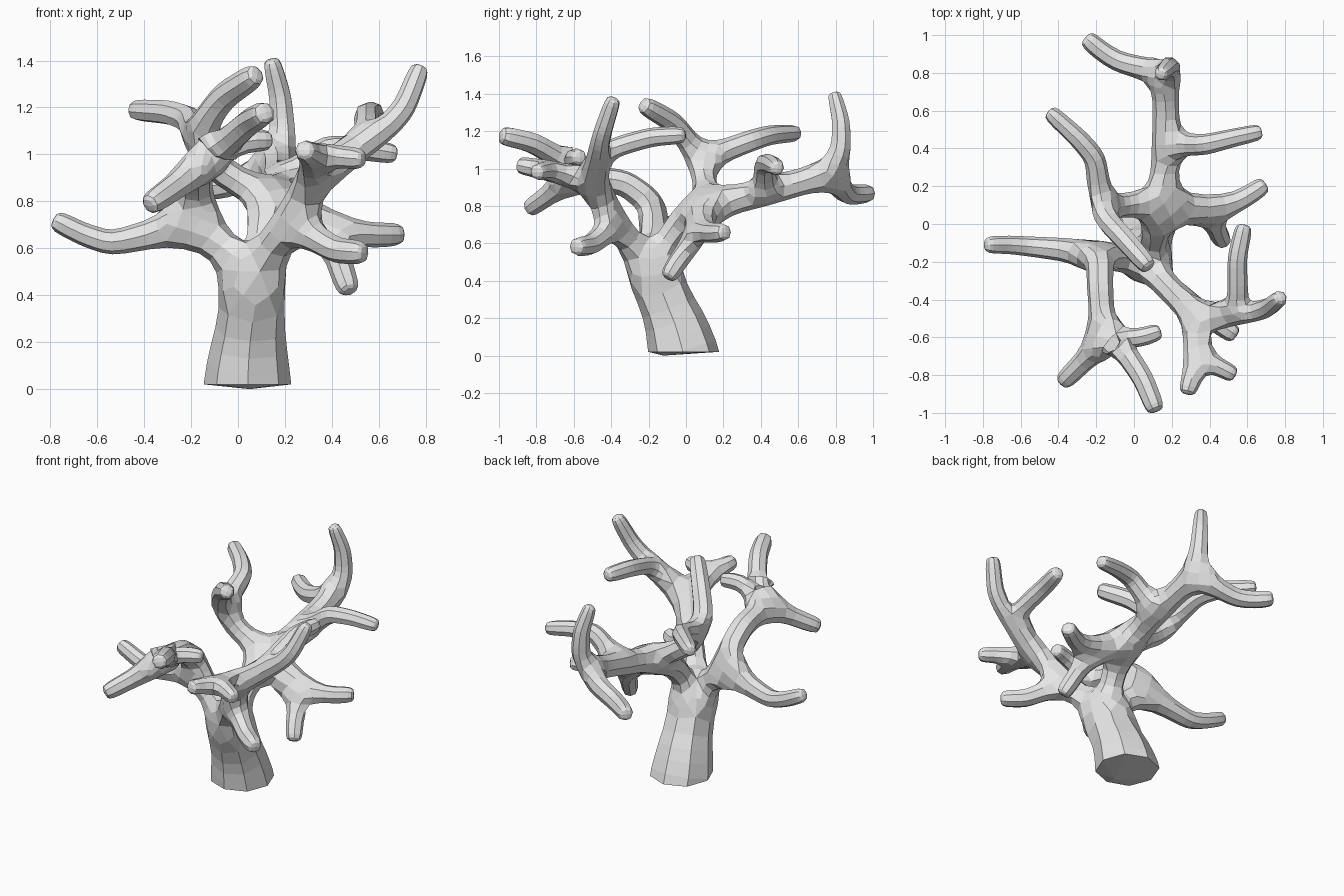
import bpy
import bmesh
from mathutils import Vector

# Remove the default cube only
cube = bpy.data.objects.get("Cube")
if cube:
    bpy.data.objects.remove(cube, do_unlink=True)

# Skeleton of the tree: each node is (x, y, z, radius)
nodes = []
links = []


def grow(start, *points):
    """Add a chain of nodes from an existing node; return the new indices."""
    made = []
    for point in points:
        nodes.append(point)
        index = len(nodes) - 1
        if start is not None:
            links.append((start, index))
        start = index
        made.append(index)
    return made


def twig(start, *points):
    """Grow a chain that finishes with a bevelled blunt end."""
    before, tip = Vector(points[-2][:3]), Vector(points[-1][:3])
    radius = points[-1][3]
    shoulder = tip - (tip - before).normalized() * .03
    grow(start, *points[:-1], (*shoulder, radius), (*tip, radius * .7))


# Leaning trunk up to the main fork
trunk = grow(None, (.04, .04, -.16, .22), (.04, -.025, .04, .204),
             (.045, -.055, .18, .178), (.06, -.13, .33, .145),
             (.06, -.19, .48, .125))
fork = trunk[-1]

# Left limb: a low sideways arm and a forward arch
left_limb = grow(fork, (-.03, -.19, .56, .078), (-.1, -.17, .64, .08),
                 (-.19, -.15, .72, .084))
twig(left_limb[-1], (-.33, -.14, .67, .07), (-.54, -.12, .62, .058),
     (-.66, -.11, .66, .053), (-.79, -.11, .725, .05))
arch = grow(left_limb[-1], (-.18, -.2, .83, .08), (-.18, -.33, .925, .076),
            (-.17, -.48, .945, .073), (-.16, -.6, .96, .075))
# Three twigs at the front of the arch
twig(arch[-1], (-.23, -.69, .89, .064), (-.3, -.76, .84, .06),
     (-.385, -.845, .78, .056))
twig(arch[-1], (-.05, -.67, 1.05, .066), (.05, -.82, 1.14, .062),
     (.12, -.995, 1.18, .058))
twig(arch[-1], (-.06, -.6, 1.02, .058), (.03, -.605, 1.06, .055),
     (.145, -.565, 1.06, .052))

# Rear limb, running back from the fork
rear_limb = grow(fork, (.09, -.12, .59, .078), (.12, -.02, .72, .083),
                 (.15, .09, .82, .088), (.16, .24, .83, .082),
                 (.17, .42, .87, .08), (.17, .62, .93, .076),
                 (.17, .78, .975, .08))
hub, mid_rear, rear_end = rear_limb[2], rear_limb[4], rear_limb[6]
# Upright twig and low hooked twig at the rear end
twig(rear_end, (.19, .83, 1.11, .062), (.18, .83, 1.25, .054),
     (.14, .79, 1.41, .044))
twig(rear_end, (.07, .82, .91, .066), (-.09, .86, .86, .06),
     (-.18, .92, .86, .057), (-.26, .99, .87, .055))
# Side twig halfway along the rear limb
twig(mid_rear, (.27, .42, .94, .064), (.38, .42, 1.03, .06),
     (.52, .455, 1.025, .053), (.68, .49, 1.0, .048))

# Raised branch on the left of the hub, with two long twigs
raised = grow(hub, (.05, .1, .86, .07), (-.06, .1, .92, .068),
              (-.165, .09, 1.03, .076))
twig(raised[-1], (-.185, .19, 1.09, .067), (-.205, .35, 1.15, .062),
     (-.29, .45, 1.18, .057), (-.455, .6, 1.19, .05))
twig(raised[-1], (-.155, .03, 1.12, .066), (-.06, -.07, 1.25, .063),
     (.085, -.235, 1.345, .056))

# Low branch on the right of the hub, with a drooping twig
low_branch = grow(hub, (.26, .08, .75, .078), (.38, .07, .69, .072))
twig(low_branch[-1], (.5, .1, .66, .063), (.59, .14, .655, .058),
     (.7, .215, .66, .055))
twig(low_branch[-1], (.42, .02, .59, .06), (.44, -.04, .51, .057),
     (.477, -.1, .41, .055))

# Right limb, reaching forward
right_limb = grow(fork, (.13, -.27, .58, .078), (.18, -.34, .66, .075),
                  (.23, -.39, .74, .073), (.28, -.43, .82, .071),
                  (.32, -.48, .92, .073))
elbow, crown = right_limb[2], right_limb[-1]
# Low twig in front of the elbow
twig(elbow, (.32, -.44, .65, .065), (.42, -.51, .59, .06),
     (.545, -.595, .58, .056))
# Forward pair of twigs
forward = grow(crown, (.32, -.59, .95, .062), (.33, -.69, .98, .058))
twig(forward[-1], (.31, -.78, 1.0, .055), (.28, -.905, 1.02, .054))
twig(forward[-1], (.42, -.74, .99, .053), (.54, -.805, .98, .05))
# Outer pair of twigs
outer = grow(crown, (.43, -.49, .97, .07), (.54, -.475, 1.05, .07))
twig(outer[-1], (.63, -.465, 1.11, .06), (.71, -.445, 1.2, .055),
     (.78, -.385, 1.38, .048))
twig(outer[-1], (.55, -.36, 1.12, .058), (.545, -.18, 1.17, .056),
     (.585, 0, 1.18, .051))

# Skin the skeleton and round it into eight-sided limbs
mesh = bpy.data.meshes.new("tree_skeleton")
mesh.from_pydata([n[:3] for n in nodes], links, [])
tree = bpy.data.objects.new("bare_tree", mesh)
bpy.context.collection.objects.link(tree)
tree.modifiers.new("limb_skin", "SKIN")
for index, skin in enumerate(mesh.skin_vertices[0].data):
    radius = nodes[index][3]
    skin.radius = (radius, radius)
    skin.use_root = index == 0
rounding = tree.modifiers.new("rounding", "SUBSURF")
rounding.levels = rounding.render_levels = 1

bpy.context.view_layer.update()
graph = bpy.context.evaluated_depsgraph_get()
solid = bpy.data.meshes.new_from_object(tree.evaluated_get(graph))
tree.modifiers.clear()
tree.data = solid
solid.name = "bare_tree"

# Cut the trunk base flat and close it with a shallow point
floor = .02
bm = bmesh.new()
bm.from_mesh(solid)
bmesh.ops.bisect_plane(bm, geom=bm.verts[:] + bm.edges[:] + bm.faces[:],
                       plane_co=(0, 0, floor), plane_no=(0, 0, 1),
                       clear_inner=True)
rim = [e for e in bm.edges if e.is_boundary
       and all(v.co.z < floor + .01 for v in e.verts)]
cap = bmesh.ops.edgeloop_fill(bm, edges=rim)["faces"]
for v in bmesh.ops.poke(bm, faces=cap)["verts"]:
    v.co = (.05, -.12, 0)
bmesh.ops.recalc_face_normals(bm, faces=bm.faces[:])
for face in bm.faces:
    face.smooth = False
bm.to_mesh(solid)
bm.free()

# Single plain grey
grey = bpy.data.materials.new("light_grey")
grey.use_nodes = True
colour = (.8, .8, .8, 1)
grey.diffuse_color = colour
grey.node_tree.nodes["Principled BSDF"].inputs["Base Color"].default_value = colour
solid.materials.clear()
solid.materials.append(grey)
